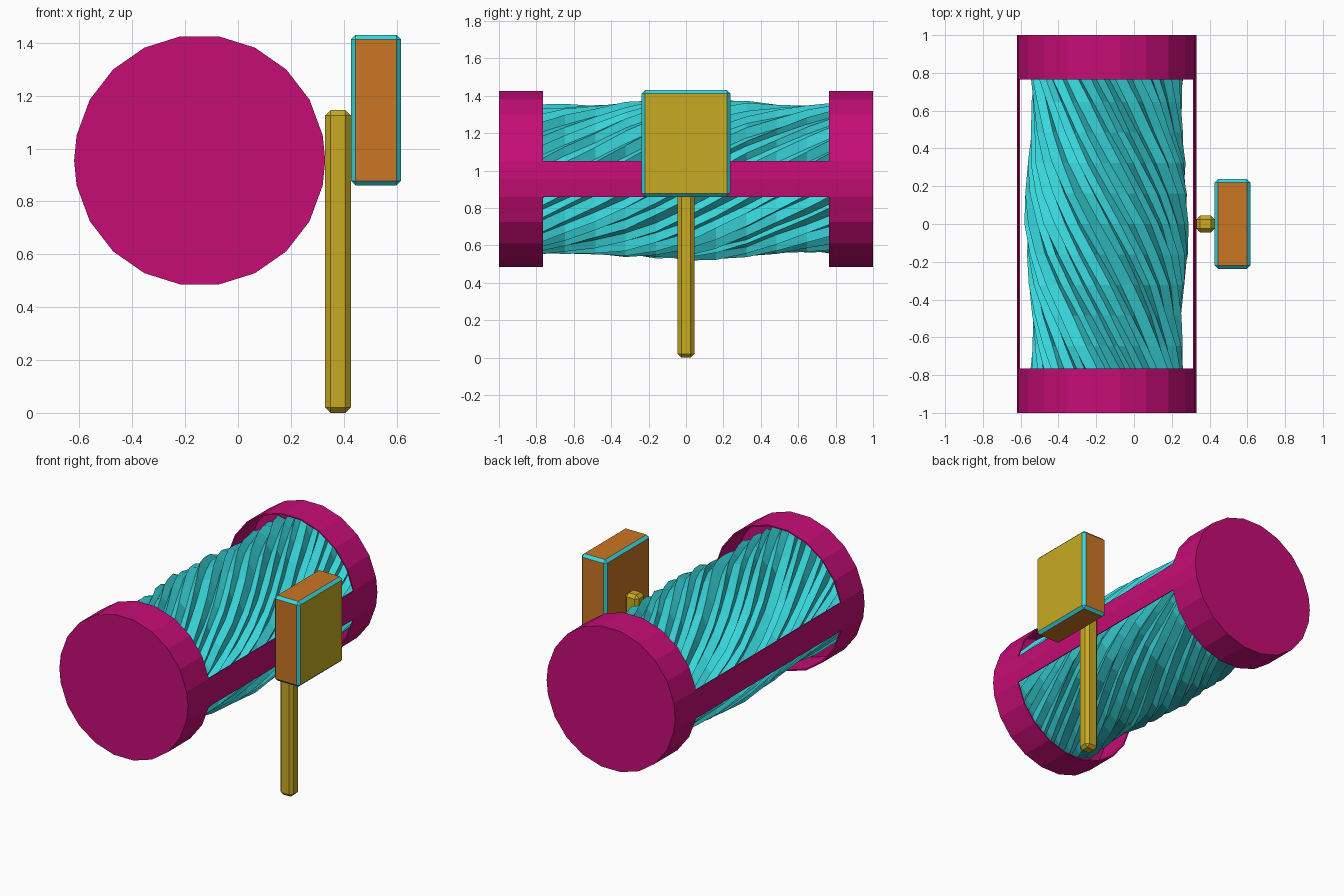
import bpy, bmesh, math, random

if "Cube" in bpy.data.objects:
    bpy.data.objects.remove(bpy.data.objects["Cube"])

random.seed(4)
CX, CZ, R = -0.145, 0.955, 0.475      # drum axis and radius


def material(name, rgb):
    m = bpy.data.materials.new(name)
    m.diffuse_color = (*rgb, 1)
    m.use_nodes = True
    m.node_tree.nodes["Principled BSDF"].inputs["Base Color"].default_value = m.diffuse_color
    return m


magenta = material("magenta", (0.56, 0.004, 0.18))
cyan = material("cyan", (0.04, 0.68, 0.72))
yellow = material("yellow", (0.58, 0.40, 0.017))
orange = material("orange", (0.59, 0.18, 0.016))


def finish(bm, name, mats):
    bmesh.ops.recalc_face_normals(bm, faces=bm.faces)
    me = bpy.data.meshes.new(name)
    bm.to_mesh(me)
    bm.free()
    for m in mats:
        me.materials.append(m)
    ob = bpy.data.objects.new(name, me)
    bpy.context.collection.objects.link(ob)
    return ob


def bevel_box(name, lo, hi, bevel, mats):
    bm = bmesh.new()
    bmesh.ops.create_cube(bm, size=1)
    for v in bm.verts:
        v.co = [lo[i] + (v.co[i] + 0.5) * (hi[i] - lo[i]) for i in range(3)]
    bmesh.ops.bevel(bm, geom=bm.edges[:], offset=bevel, segments=1, affect='EDGES')
    return finish(bm, name, mats)


# Drum housing: two closed end caps joined by a thin strip on each side
half = math.asin(0.095 / R)
step = (math.pi - 2 * half) / 9
angles = [-half, 0] + [half + i * step for i in range(9)]
angles += [a + math.pi for a in angles]
n = len(angles)
bm = bmesh.new()
rings = [[bm.verts.new((CX + R * math.cos(a), y, CZ + R * math.sin(a))) for a in angles]
         for y in (-1, -0.765, 0.765, 1)]
strip = {0, 1, n // 2, n // 2 + 1}
for k in range(3):
    for i in range(n):
        if k != 1 or i in strip:
            j = (i + 1) % n
            bm.faces.new((rings[k][i], rings[k][j], rings[k + 1][j], rings[k + 1][i]))
bm.faces.new(rings[0])
bm.faces.new(rings[3])
housing = finish(bm, "drum_housing", [magenta])
sol = housing.modifiers.new("thickness", 'SOLIDIFY')
sol.thickness = 0.008
sol.offset = -1

# Twisted pleated roll inside the housing
profile = [(0, 0.443), (0.3, 0.432), (0.55, 0.405), (0.76, 0.418), (1, 0.42)]


def roll_radius(y):
    for (a, ra), (b, rb) in zip(profile, profile[1:]):
        if abs(y) <= b:
            return ra + (rb - ra) * (abs(y) - a) / (b - a)


N, ROWS, TWIST = 64, 13, 1.35
pleat = [(0.0 if i % 2 else 0.03) + random.uniform(0, 0.016) for i in range(N)]
shift = [random.uniform(-0.04, 0.04) for i in range(N)]
bm = bmesh.new()
rows = []
for k in range(ROWS):
    y = -0.97 + 1.94 * k / (ROWS - 1)
    row = []
    for i in range(N):
        a = 2 * math.pi * i / N + shift[i] + TWIST * y
        r = roll_radius(y) - pleat[i] - random.uniform(0, 0.012)
        row.append(bm.verts.new((CX + r * math.cos(a), y, CZ + r * math.sin(a))))
    rows.append(row)
for k in range(ROWS - 1):
    for i in range(N):
        j = (i + 1) % N
        bm.faces.new((rows[k][i], rows[k][j], rows[k + 1][j], rows[k + 1][i]))
bm.faces.new(rows[0])
bm.faces.new(rows[-1])
finish(bm, "twisted_roll", [cyan])

# Upright post
bevel_box("post", (0.33, -0.045, 0), (0.427, 0.045, 1.145), 0.02, [yellow])

# Panel box: yellow front, orange other sides, cyan chamfers
box = bevel_box("panel_box", (0.427, -0.237, 0.86), (0.617, 0.237, 1.43), 0.018,
                [orange, yellow, cyan])
for p in box.data.polygons:
    if max(abs(c) for c in p.normal) < 0.95:
        p.material_index = 2
    elif p.normal.x > 0.95:
        p.material_index = 1
